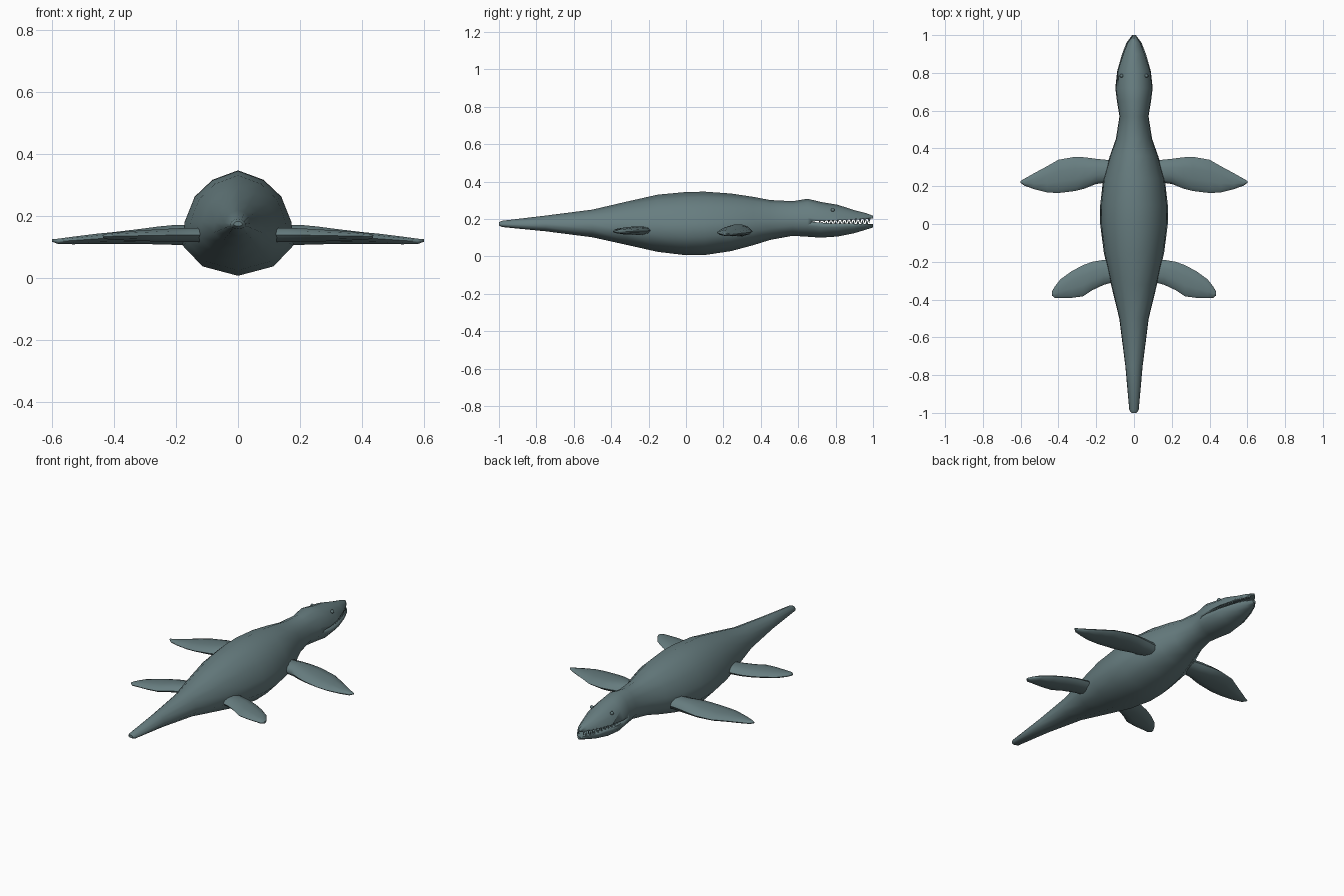
import bpy, bmesh, math

if "Cube" in bpy.data.objects:
    bpy.data.objects.remove(bpy.data.objects["Cube"])

skin = bpy.data.materials.new("grey_teal_skin")
skin.diffuse_color = (0.135, 0.205, 0.215, 1)
skin.use_nodes = True
skin.node_tree.nodes["Principled BSDF"].inputs["Base Color"].default_value = skin.diffuse_color


def finish(bm, name, angle=55):
    bmesh.ops.recalc_face_normals(bm, faces=bm.faces)
    me = bpy.data.meshes.new(name)
    bm.to_mesh(me)
    bm.free()
    me.materials.append(skin)
    ob = bpy.data.objects.new(name, me)
    bpy.context.collection.objects.link(ob)
    smooth(ob, angle)
    return ob


def smooth(ob, angle):
    bpy.ops.object.select_all(action='DESELECT')
    ob.select_set(True)
    bpy.context.view_layer.objects.active = ob
    bpy.ops.object.shade_smooth_by_angle(angle=math.radians(angle))


def loft(rings):
    """Closed skin over a list of equally long point rings."""
    bm = bmesh.new()
    rows = [[bm.verts.new(p) for p in r] for r in rings]
    n = len(rows[0])
    for a, b in zip(rows, rows[1:]):
        for i in range(n):
            j = (i + 1) % n
            bm.faces.new((a[i], a[j], b[j], b[i]))
    bm.faces.new(rows[0])
    bm.faces.new(rows[-1])
    return bm


# Body stations: y, half width, bottom z, top z
BODY = [(-1.0, .014, .166, .182), (-.985, .025, .157, .190),
        (-.75, .046, .134, .218), (-.50, .078, .102, .250),
        (-.32, .122, .062, .292), (-.15, .160, .024, .330),
        (0, .179, .006, .344), (.10, .179, .007, .346),
        (.24, .163, .028, .336), (.36, .128, .060, .318),
        (.45, .096, .088, .301), (.57, .077, .110, .295),
        (.65, .090, .105, .308), (.72, .099, .100, .291),
        (.81, .089, .106, .276), (.90, .063, .124, .247),
        (.96, .040, .142, .232), (1.0, .010, .155, .217)]
# Half cross-section: width fraction, height fraction
HALF = [(0, 1), (.46, .91), (.78, .75), (.96, .51), (1, .29), (.64, .09), (0, 0)]
SECTION = HALF + [(-x, z) for x, z in HALF[-2:0:-1]]

body = finish(loft([[(sx * w, y, lo + sz * (hi - lo)) for sx, sz in SECTION]
                    for y, w, lo, hi in BODY]), "body")

# Open mouth, cut as a wedge
wedge = [(.675, .187), (1.05, .204), (1.05, .172), (.78, .176), (.675, .184)]
cutter = finish(loft([[(x, y, z) for y, z in wedge] for x in (-.3, .3)]), "mouth_cutter")
cutter.hide_render = True
mod = body.modifiers.new("mouth", 'BOOLEAN')
mod.operation, mod.solver, mod.object = 'DIFFERENCE', 'EXACT', cutter
bpy.context.view_layer.objects.active = body
bpy.ops.object.modifier_move_to_index(modifier="mouth", index=0)
bpy.ops.object.modifier_apply(modifier="mouth")
bpy.data.objects.remove(cutter, do_unlink=True)


def half_width(y):
    for a, b in zip(BODY, BODY[1:]):
        if a[0] <= y <= b[0]:
            return a[1] + (b[1] - a[1]) * (y - a[0]) / (b[0] - a[0])
    return BODY[-1][1]


# Interlocking teeth along both jaws
def teeth(name, start, upper):
    bm = bmesh.new()
    for k in range(12):
        y = start + k * .024
        if y > .99:
            break
        top = .187 + (y - .675) * .045
        low = .176 - (y - .78) * .015
        base, tip = (top + .004, low + .003) if upper else (low - .004, top - .003)
        for s in (-1, 1):
            x = s * max(.006, half_width(y) * .90 - .006)
            ring = [bm.verts.new((x + .006 * dx, y + .008 * dy, base))
                    for dx, dy in ((1, 0), (0, 1), (-1, 0), (0, -1))]
            apex = bm.verts.new((x * .98, y, tip))
            bm.faces.new(ring)
            for i in range(4):
                bm.faces.new((ring[i], ring[(i + 1) % 4], apex))
    return finish(bm, name, 20)


teeth("upper_teeth", .715, True)
teeth("lower_teeth", .727, False)

# Flipper stations: x, leading y, trailing y, centre z, half thickness
FRONT = [(.10, .335, .225, .138, .034), (.20, .345, .212, .138, .034),
         (.26, .353, .188, .136, .030), (.31, .356, .175, .133, .026),
         (.40, .340, .164, .128, .020), (.46, .306, .167, .125, .017),
         (.53, .268, .185, .120, .013), (.58, .240, .203, .117, .009),
         (.60, .228, .218, .120, .004)]
REAR = [(.08, -.195, -.300, .138, .024), (.16, -.190, -.322, .138, .024),
        (.22, -.200, -.350, .137, .022), (.27, -.218, -.383, .136, .020),
        (.33, -.250, -.391, .135, .017), (.39, -.293, -.391, .134, .013),
        (.42, -.332, -.391, .133, .010), (.435, -.358, -.378, .133, .005)]


def flipper(name, stations, side):
    rings = []
    for x, lead, trail, z, t in stations:
        mid, r = (lead + trail) / 2, (lead - trail) / 2
        rings.append([(side * x, mid + r * math.cos(a), z + t * math.sin(a))
                      for a in (i * math.tau / 10 for i in range(10))])
    finish(loft(rings), name, 60)


for side, label in ((-1, "left"), (1, "right")):
    flipper("front_flipper_" + label, FRONT, side)
    flipper("rear_flipper_" + label, REAR, side)
    # Small eye bump
    bm = bmesh.new()
    bmesh.ops.create_uvsphere(bm, u_segments=10, v_segments=6, radius=.010)
    bmesh.ops.translate(bm, verts=bm.verts, vec=(side * .066, .785, .248))
    finish(bm, "eye_" + label)
